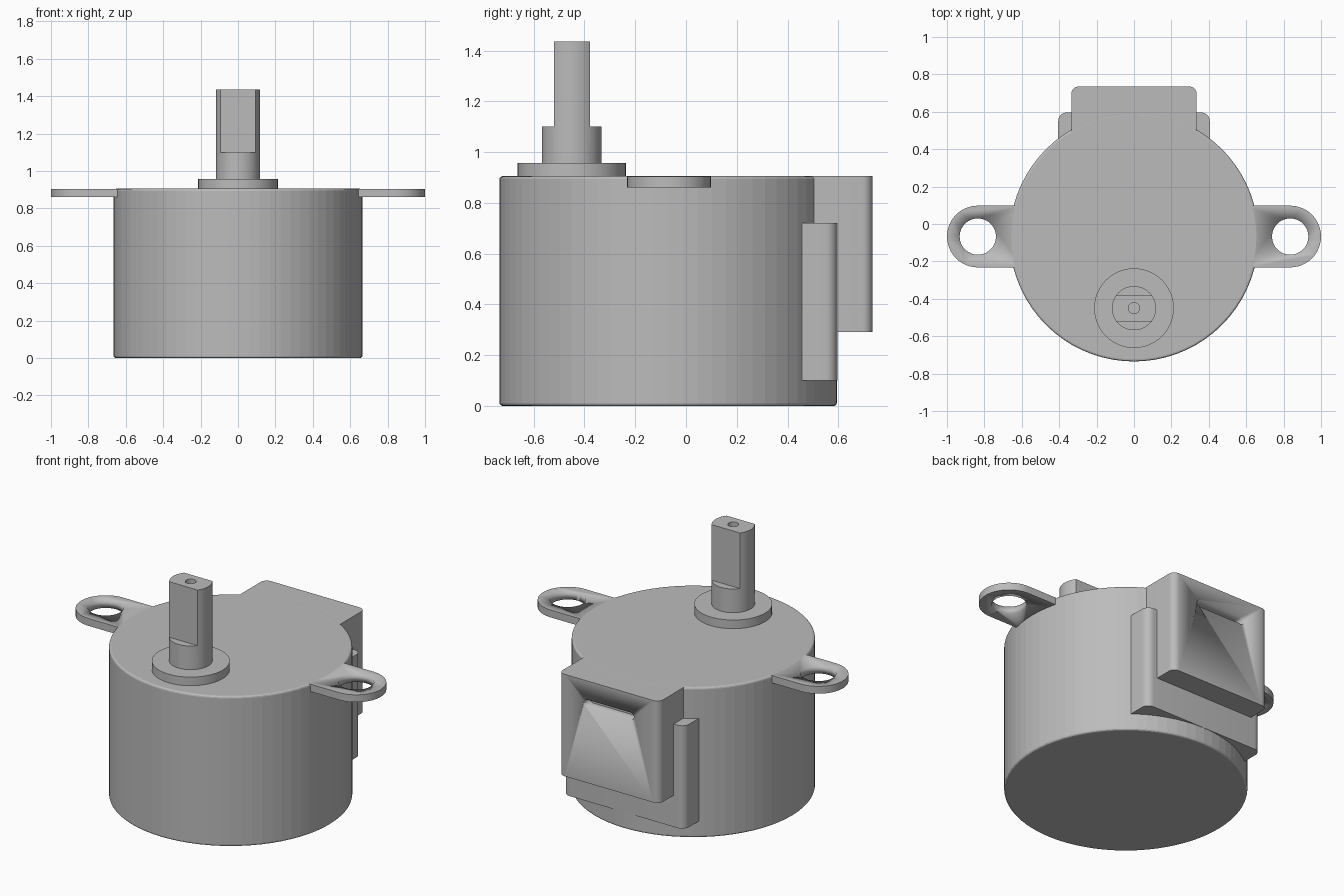
import bpy, bmesh
from math import pi, sin, cos, asin, radians
from mathutils import Matrix

cube = bpy.data.objects.get("Cube")
if cube:
    bpy.data.objects.remove(cube, do_unlink=True)

metal = bpy.data.materials.new("grey_metal")
metal.use_nodes = True
GREY = (0.5, 0.5, 0.5, 1)
metal.diffuse_color = GREY
metal.node_tree.nodes["Principled BSDF"].inputs["Base Color"].default_value = GREY

BODY_Y, SHAFT_Y, TOP = -0.07, -0.45, 0.905


def arc(cx, cy, r, a0, a1, n):
    return [(cx + r * cos(a0 + (a1 - a0) * i / n),
             cy + r * sin(a0 + (a1 - a0) * i / n)) for i in range(n + 1)]


def circle(cx, cy, r, n=48):
    return arc(cx, cy, r, 0, 2 * pi, n)[:-1]


def prism(name, outline, z0, z1, smooth=True):
    """Extrude a counter-clockwise outline from z0 up to z1."""
    bm = bmesh.new()
    face = bm.faces.new([bm.verts.new((x, y, z0)) for x, y in outline])
    grown = bmesh.ops.extrude_face_region(bm, geom=[face], use_keep_orig=True)
    for item in grown["geom"]:
        if isinstance(item, bmesh.types.BMVert):
            item.co.z = z1
    bmesh.ops.recalc_face_normals(bm, faces=bm.faces)
    mesh = bpy.data.meshes.new(name)
    bm.to_mesh(mesh)
    bm.free()
    mesh.materials.append(metal)
    obj = bpy.data.objects.new(name, mesh)
    bpy.context.collection.objects.link(obj)
    if smooth:
        select(obj)
        bpy.ops.object.shade_smooth_by_angle(angle=radians(30))
    return obj


def select(obj):
    bpy.ops.object.select_all(action='DESELECT')
    obj.select_set(True)
    bpy.context.view_layer.objects.active = obj


def cut(obj, cutter):
    cutter.hide_render = True
    mod = obj.modifiers.new("cut", 'BOOLEAN')
    mod.operation, mod.object, mod.solver = 'DIFFERENCE', cutter, 'EXACT'
    select(obj)
    bpy.ops.object.modifier_apply(modifier=mod.name)
    bpy.data.objects.remove(cutter, do_unlink=True)


def rounded_back(half_width, y0, y1, r):
    """Rectangle whose two rear corners are rounded."""
    return ([(-half_width, y0), (half_width, y0)]
            + arc(half_width - r, y1 - r, r, 0, pi / 2, 8)
            + arc(r - half_width, y1 - r, r, pi / 2, pi, 8))


# Round motor can with softened rims
can = prism("motor_can", circle(0, BODY_Y, 0.665, 72), 0, TOP, smooth=False)
bevel = can.modifiers.new("rim", 'BEVEL')
bevel.width, bevel.segments = 0.012, 3
bevel.limit_method, bevel.angle_limit = 'ANGLE', radians(40)

# Mounting ears with screw holes
for side, name in ((1, "left_ear"), (-1, "right_ear")):
    outline = [(0.6, 0.098), (0.6, -0.232)] + arc(0.835, -0.067, 0.165, -pi / 2, pi / 2, 24)
    if side < 0:
        outline = [(-x, y) for x, y in reversed(outline)]
    ear = prism(name, outline, 0.86, TOP - 0.0005)
    cut(ear, prism("ear_hole", circle(side * 0.835, -0.067, 0.097), 0.8, 1))

# Boss and output shaft with two flats
prism("shaft_boss", circle(0, SHAFT_Y, 0.213), 0.88, 0.957)
prism("shaft_base", circle(0, SHAFT_Y, 0.118), 0.92, 1.1)
a = asin(0.071 / 0.118)
tip = prism("shaft_tip", arc(0, SHAFT_Y, 0.118, -a, a, 12)
            + arc(0, SHAFT_Y, 0.118, pi - a, pi + a, 12), 1.05, 1.435)
cut(tip, prism("centre_hole", circle(0, SHAFT_Y, 0.03, 24), 1.38, 1.5))

# Terminal plate hugging the back of the can
prism("terminal_plate", rounded_back(0.405, 0.4, 0.596, 0.045), 0.1, 0.72)

# Wire cover with a slot in its rear face
cover = prism("wire_cover", rounded_back(0.335, 0.4, 0.735, 0.04), 0.29, TOP - 0.0003)
slot = prism("slot", arc(0.145, 0, 0.022, -pi / 2, pi / 2, 10)
             + arc(-0.145, 0, 0.022, pi / 2, 3 * pi / 2, 10), -0.1, 0.06)
slot.data.transform(Matrix.Translation((0, 0.735, 0.77)) @ Matrix.Rotation(pi / 2, 4, 'X'))
cut(cover, slot)
